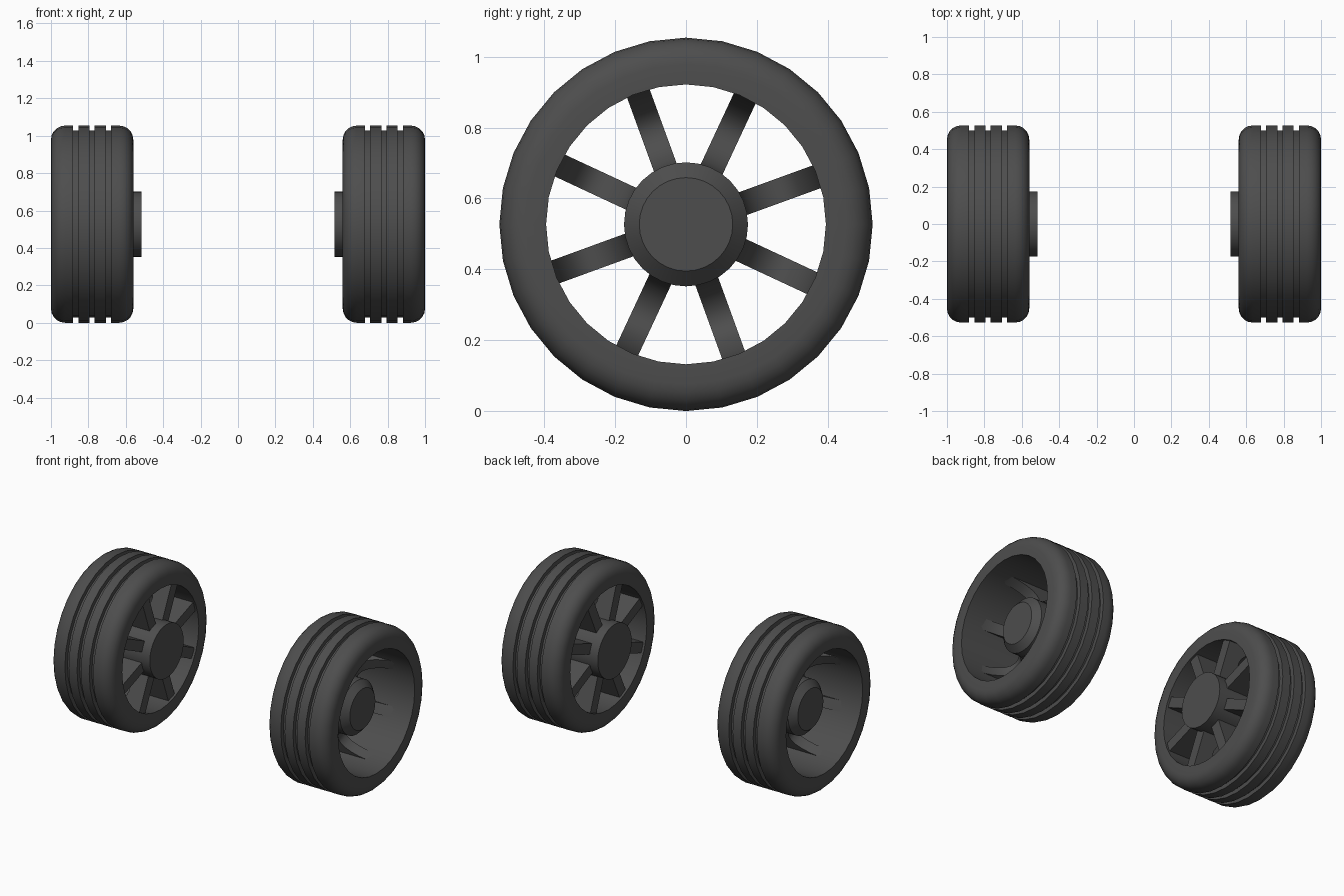
import bpy, bmesh, math

if "Cube" in bpy.data.objects:
    bpy.data.objects.remove(bpy.data.objects["Cube"])

R, CZ, SEG = 0.527, 0.527, 32

rubber = bpy.data.materials.new("dark_grey")
rubber.diffuse_color = (0.075, 0.075, 0.075, 1)
rubber.use_nodes = True
rubber.node_tree.nodes["Principled BSDF"].inputs["Base Color"].default_value = rubber.diffuse_color


def finish(bm, name, angle):
    bmesh.ops.recalc_face_normals(bm, faces=bm.faces)
    mesh = bpy.data.meshes.new(name)
    bm.to_mesh(mesh)
    bm.free()
    mesh.materials.append(rubber)
    obj = bpy.data.objects.new(name, mesh)
    bpy.context.collection.objects.link(obj)
    bpy.ops.object.select_all(action='DESELECT')
    obj.select_set(True)
    bpy.context.view_layer.objects.active = obj
    bpy.ops.object.shade_smooth_by_angle(angle=math.radians(angle))
    return obj


def lathe(name, profile, side, closed):
    """Revolve (x, radius) points round the axle; open profiles get end caps."""
    bm = bmesh.new()
    rings = []
    for x, r in profile:
        rings.append([bm.verts.new((side * x,
                                    r * math.cos(2 * math.pi * k / SEG),
                                    CZ + r * math.sin(2 * math.pi * k / SEG)))
                      for k in range(SEG)])
    n = len(rings)
    for i in range(n if closed else n - 1):
        a, b = rings[i], rings[(i + 1) % n]
        for k in range(SEG):
            m = (k + 1) % SEG
            bm.faces.new((a[k], a[m], b[m], b[k]))
    if not closed:
        bm.faces.new(rings[0])
        bm.faces.new(rings[-1])
    return finish(bm, name, 32)


def tyre_profile():
    inner, outer, bore, rad = 0.56, 1.0, 0.395, 0.075
    pts = [(inner, bore)]
    arc = [i * math.pi / 10 for i in range(6)]
    pts += [(inner + rad * (1 - math.cos(a)), R - rad * (1 - math.sin(a))) for a in arc]
    # three tread grooves
    for gx in (0.692, 0.78, 0.868):
        pts += [(gx - 0.014, R), (gx - 0.014, R - 0.027),
                (gx + 0.014, R - 0.027), (gx + 0.014, R)]
    pts += [(outer - rad * (1 - math.cos(a)), R - rad * (1 - math.sin(a)))
            for a in reversed(arc)]
    pts.append((outer, bore))
    return pts


def spokes(name, side):
    """Eight spokes, hollowed on the outer side, flaring along hub and bore."""
    outline = [(0.575, 0.40), (0.575, 0.16)]
    mid, half = 0.284, 0.114
    steps = 12
    outline.append((0.82, 0.16))
    for i in range(steps + 1):
        c = -math.cos(math.pi * i / steps)
        s = math.sin(math.pi * i / steps)
        top = 0.82 if c < 0 else 0.93
        outline.append((top - (top - 0.68) * s, mid + half * c))
    outline.append((0.93, 0.40))
    bm = bmesh.new()
    for k in range(8):
        a = math.radians(20 + 45 * k)
        ca, sa = math.cos(a), math.sin(a)
        ends = []
        for w in (-0.034, 0.034):
            ends.append([bm.verts.new((side * x, r * ca - w * sa, CZ + r * sa + w * ca))
                         for x, r in outline])
        p, q = ends
        n = len(outline)
        bm.faces.new(p)
        bm.faces.new(list(reversed(q)))
        for i in range(n):
            j = (i + 1) % n
            bm.faces.new((p[i], p[j], q[j], q[i]))
    return finish(bm, name, 35)


# mirrored pair of wheels
for side, label in ((1, "right"), (-1, "left")):
    lathe(label + "_tyre", tyre_profile(), side, True)
    lathe(label + "_hub", [(0.515, 0.175), (0.86, 0.175), (0.90, 0.132)], side, False)
    spokes(label + "_spokes", side)
